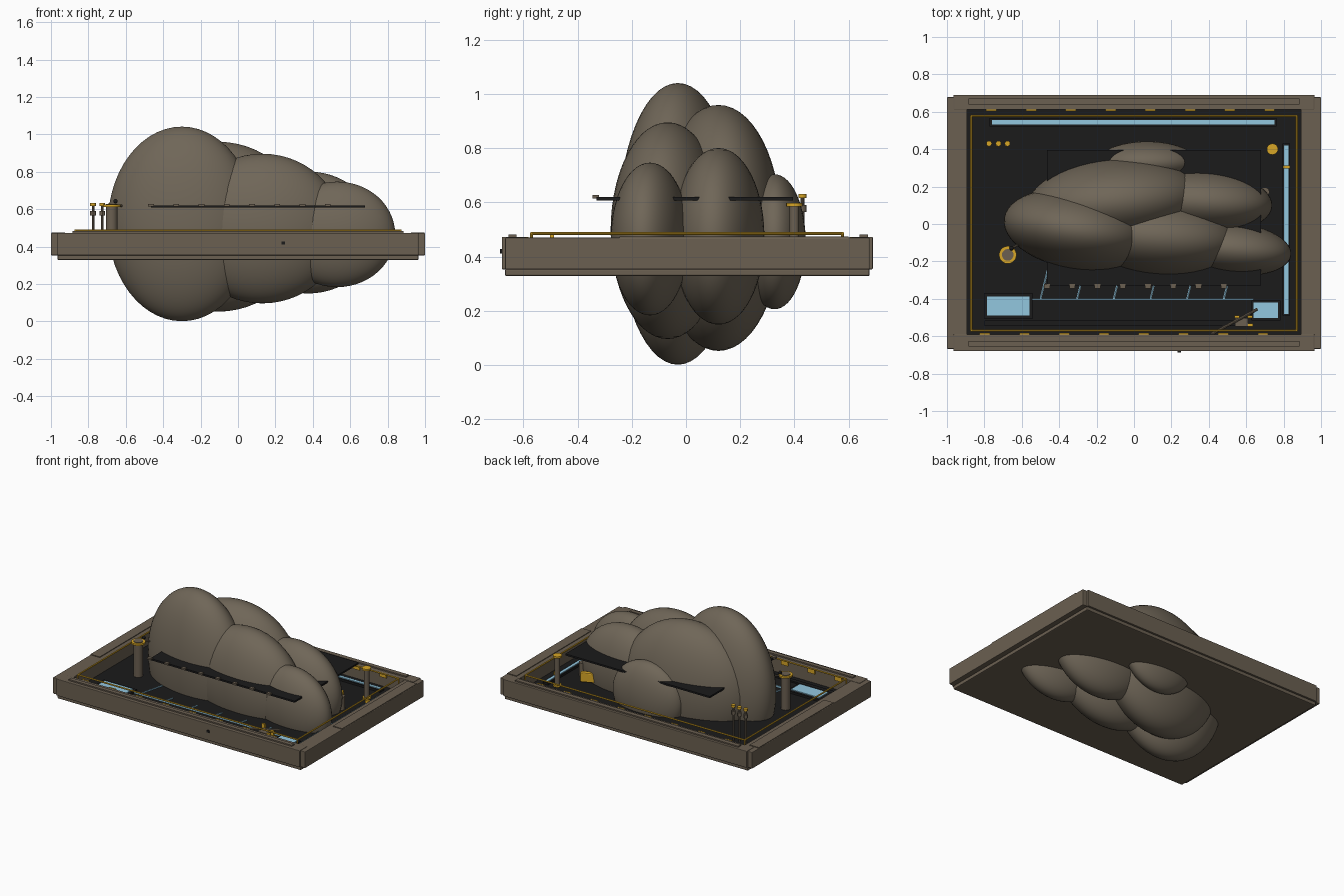
import bpy, math
from mathutils import Vector

if "Cube" in bpy.data.objects:
    bpy.data.objects.remove(bpy.data.objects["Cube"])


def mat(name, r, g, b):
    m = bpy.data.materials.new(name)
    m.diffuse_color = (r, g, b, 1)
    m.use_nodes = True
    m.node_tree.nodes["Principled BSDF"].inputs["Base Color"].default_value = m.diffuse_color
    return m


STONE = mat("warm stone", 0.16, 0.133, 0.097)
FRAME = mat("brown frame", 0.145, 0.115, 0.082)
BLACK = mat("near black", 0.0105, 0.0105, 0.011)
GOLD = mat("gold", 0.68, 0.38, 0.02)
BLUE = mat("pale blue", 0.29, 0.57, 0.74)


def finish(name, m):
    o = bpy.context.object
    o.name = name
    o.data.materials.append(m)
    return o


def box(name, m, x0, x1, y0, y1, z0, z1, rot=0, bevel=0):
    bpy.ops.mesh.primitive_cube_add(size=1, location=((x0 + x1) / 2, (y0 + y1) / 2, (z0 + z1) / 2),
                                    rotation=(0, 0, rot))
    o = finish(name, m)
    o.scale = (x1 - x0, y1 - y0, z1 - z0)
    bpy.ops.object.transform_apply(location=False, rotation=False, scale=True)
    if bevel:
        b = o.modifiers.new("bevel", "BEVEL")
        b.width = bevel
        b.segments = 2
    return o


def cyl(name, m, x, y, z0, z1, r, n=20):
    bpy.ops.mesh.primitive_cylinder_add(vertices=n, radius=r, depth=z1 - z0, location=(x, y, (z0 + z1) / 2))
    o = finish(name, m)
    bpy.ops.object.shade_smooth_by_angle()
    return o


def rod(name, m, a, b, r, n=8):
    a, b = Vector(a), Vector(b)
    d = b - a
    bpy.ops.mesh.primitive_cylinder_add(vertices=n, radius=r, depth=d.length, location=(a + b) / 2,
                                        rotation=d.to_track_quat("Z", "Y").to_euler())
    return finish(name, m)


def ellipsoid(name, c, s, deg):
    bpy.ops.mesh.primitive_uv_sphere_add(segments=48, ring_count=28, radius=1, location=c,
                                         rotation=(0, 0, math.radians(deg)))
    o = finish(name, STONE)
    o.scale = s
    bpy.ops.object.shade_smooth()


# clustered boulders that pass through the tray
ellipsoid("boulder_large", (-0.30, -0.03, 0.521), (0.40, 0.213, 0.520), -9)
ellipsoid("boulder_back_left", (-0.105, 0.12, 0.506), (0.468, 0.23, 0.454), 5)
ellipsoid("boulder_front_middle", (0.13, -0.068, 0.496), (0.43, 0.208, 0.400), -5)
ellipsoid("boulder_back_right", (0.375, 0.12, 0.475), (0.365, 0.168, 0.326), -4)
ellipsoid("boulder_front_right", (0.53, -0.133, 0.465), (0.312, 0.142, 0.282), -6)
ellipsoid("boulder_back_small", (0.07, 0.327, 0.455), (0.27, 0.115, 0.249), 0)

# tray: bottom lip, slab, rails and sunken floor
FL = 0.378
TOP = 0.473
box("bottom_lip", FRAME, -0.965, 0.965, -0.668, 0.678, 0.328, 0.355, bevel=0.006)
box("floor_panel", BLACK, -0.90, 0.90, -0.60, 0.62, 0.352, FL)
box("front_rail", FRAME, -0.965, 0.965, -0.68, -0.59, 0.353, TOP, bevel=0.004)
box("back_rail", FRAME, -0.965, 0.965, 0.612, 0.69, 0.353, TOP, bevel=0.004)
box("front_rail_strip", FRAME, -0.885, 0.885, -0.655, -0.625, 0.47, 0.482)
box("back_rail_strip", FRAME, -0.885, 0.885, 0.64, 0.672, 0.47, 0.482)
for s, side in ((-1, "left"), (1, "right")):
    a, b = sorted((s * 1.0, s * 0.892))
    box(side + "_rail", FRAME, a, b, -0.668, 0.678, 0.353, 0.470, bevel=0.004)
    a, b = sorted((s * 0.998, s * 0.925))
    box(side + "_rail_cap", FRAME, a, b, -0.245, 0.60, 0.468, 0.475)
box("front_button", BLACK, 0.232, 0.25, -0.686, -0.675, 0.412, 0.428)

# gold rail around the floor, with corner legs
Z = 0.486
ring = [(-0.87, -0.57), (0.87, -0.57), (0.87, 0.578), (-0.87, 0.578)]
for i in range(4):
    p, q = ring[i], ring[(i + 1) % 4]
    rod("gold_rail", GOLD, (*p, Z), (*q, Z), 0.0055, 8)
    rod("gold_rail_leg", GOLD, (*p, FL), (*p, Z), 0.005, 8)

# gold inlays on the inner faces of the front and back rails
for i in range(8):
    x = -0.79 + i * 0.2125
    box("back_inlay", GOLD, x, x + 0.055, 0.604, 0.613, 0.445, TOP)
    x -= 0.035
    box("front_inlay", GOLD, x, x + 0.055, -0.591, -0.582, 0.445, TOP)


def light_panel(name, x0, x1, y0, y1, e):
    box(name + "_surround", BLACK, x0 - e, x1 + e, y0 - e, y1 + e, FL, FL + 0.015)
    box(name, BLUE, x0, x1, y0, y1, FL, FL + 0.021)


# pale blue panels and channels on the floor
light_panel("back_light_bar", -0.76, 0.75, 0.533, 0.555, 0.012)
light_panel("right_light_bar", 0.803, 0.825, -0.48, 0.42, 0.01)
light_panel("front_left_pool", -0.785, -0.56, -0.49, -0.388, 0.018)
light_panel("front_right_pool", 0.64, 0.77, -0.503, -0.42, 0.012)
box("front_floor_strip", BLACK, -0.80, 0.60, -0.545, -0.515, FL, FL + 0.01)
box("front_channel", BLUE, -0.56, 0.64, -0.406, -0.397, FL, FL + 0.012)
for i in range(6):
    x = -0.50 + i * 0.196
    reach = 0.19 if i == 0 else 0.07
    rod("channel_branch", BLUE, (x, -0.40, FL + 0.004),
        (x + 0.25 * reach, -0.40 + reach, FL + 0.004), 0.005, 6)

# dark deck around the boulders with clips on its front edge
box("deck", BLACK, -0.465, 0.68, -0.33, 0.395, 0.608, 0.620)
for i in range(8):
    x = -0.465 + i * 0.135
    box("deck_clip", FRAME, x - 0.015, x + 0.015, -0.345, -0.322, 0.615, 0.628)

# front left post with gold collar
cyl("left_post", FRAME, -0.675, -0.165, FL, 0.628, 0.031)
cyl("left_post_collar", GOLD, -0.675, -0.165, 0.612, 0.624, 0.047)
bpy.ops.mesh.primitive_uv_sphere_add(segments=12, ring_count=8, radius=0.012, location=(-0.655, -0.13, 0.642))
finish("left_post_knob", BLACK)
rod("left_post_arm", FRAME, (-0.655, -0.13, 0.618), (-0.60, -0.10, 0.618), 0.006)

# back right post with gold cap
cyl("right_post", FRAME, 0.74, 0.40, FL, 0.59, 0.018)
cyl("right_post_cap", GOLD, 0.74, 0.40, 0.585, 0.598, 0.03)
cyl("right_post_foot", GOLD, 0.74, 0.40, FL, FL + 0.01, 0.028)

# three thin pins at the back left
for x in (-0.775, -0.725, -0.677):
    cyl("pin", FRAME, x, 0.43, FL, 0.625, 0.007, 10)
    cyl("pin_head", GOLD, x, 0.43, 0.616, 0.632, 0.015, 12)
    cyl("pin_knob", FRAME, x, 0.43, 0.565, 0.59, 0.015, 12)

# small crane at the front right
rod("crane_boom", FRAME, (0.415, -0.588, 0.455), (0.66, -0.455, 0.455), 0.008)
box("crane_body", FRAME, 0.54, 0.61, -0.548, -0.503, FL, 0.45)
for x, y, z in ((0.55, -0.495, 0.488), (0.62, -0.495, 0.455), (0.622, -0.54, 0.455)):
    box("crane_fitting", GOLD, x - 0.013, x + 0.013, y - 0.007, y + 0.007, FL, z)

# clip on the right light bar, and the device under the deck
box("light_bar_clip", GOLD, 0.797, 0.833, 0.298, 0.313, FL, 0.42)
box("device_gold_block", GOLD, 0.55, 0.65, 0.235, 0.27, FL + 0.01, 0.455, rot=0.4, bevel=0.006)
cyl("device_drum", FRAME, 0.70, 0.172, FL, 0.472, 0.024)
